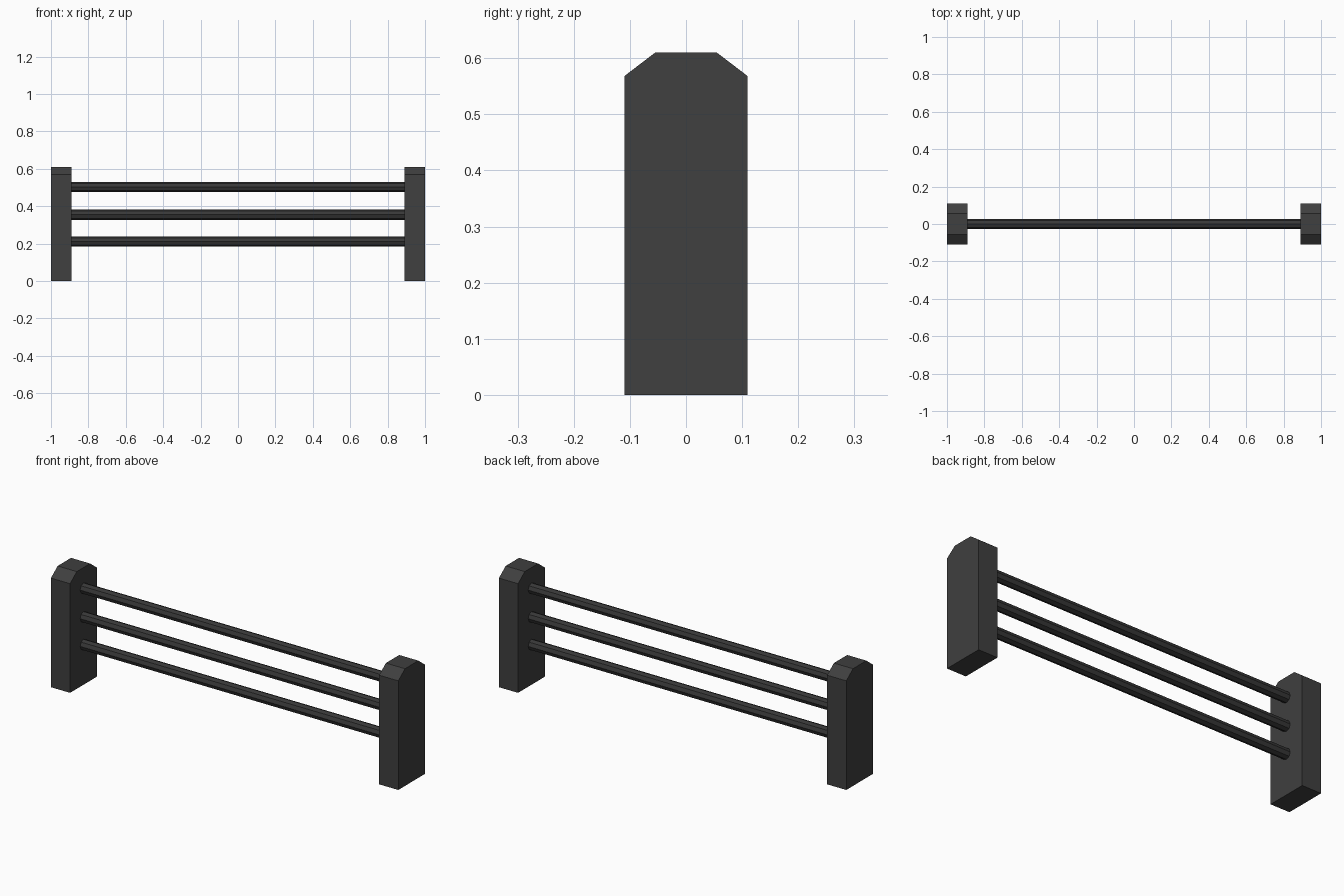
import bpy, bmesh, math
from mathutils import Matrix

if "Cube" in bpy.data.objects:
    bpy.data.objects.remove(bpy.data.objects["Cube"])


def material(name, value):
    m = bpy.data.materials.new(name)
    m.diffuse_color = (value, value, value, 1)
    m.use_nodes = True
    m.node_tree.nodes["Principled BSDF"].inputs["Base Color"].default_value = m.diffuse_color
    return m


charcoal = material("charcoal", 0.05)
dark_metal = material("dark_metal", 0.04)


def finish(name, bm, mat):
    bmesh.ops.recalc_face_normals(bm, faces=bm.faces)
    me = bpy.data.meshes.new(name)
    bm.to_mesh(me)
    bm.free()
    me.materials.append(mat)
    ob = bpy.data.objects.new(name, me)
    bpy.context.collection.objects.link(ob)


# End posts: chamfered profile in YZ, extruded along X
profile = [(-0.11, 0), (0.11, 0), (0.11, 0.568), (0.055, 0.61), (-0.055, 0.61), (-0.11, 0.568)]
for name, x in (("left_post", -1.0), ("right_post", 0.89)):
    bm = bmesh.new()
    face = bm.faces.new([bm.verts.new((x, y, z)) for y, z in profile])
    ext = bmesh.ops.extrude_face_region(bm, geom=[face], use_keep_orig=True)
    verts = [v for v in ext["geom"] if isinstance(v, bmesh.types.BMVert)]
    bmesh.ops.translate(bm, verts=verts, vec=(0.11, 0, 0))
    finish(name, bm, charcoal)

# Horizontal rails: eight-sided rods between the posts
for name, z in (("lower_rail", 0.21), ("middle_rail", 0.354), ("upper_rail", 0.503)):
    bm = bmesh.new()
    bmesh.ops.create_cone(bm, cap_ends=True, segments=8, radius1=0.027, radius2=0.027, depth=1.79,
                          matrix=Matrix.Translation((0, 0, z)) @ Matrix.Rotation(math.pi / 2, 4, 'Y'))
    finish(name, bm, dark_metal)
